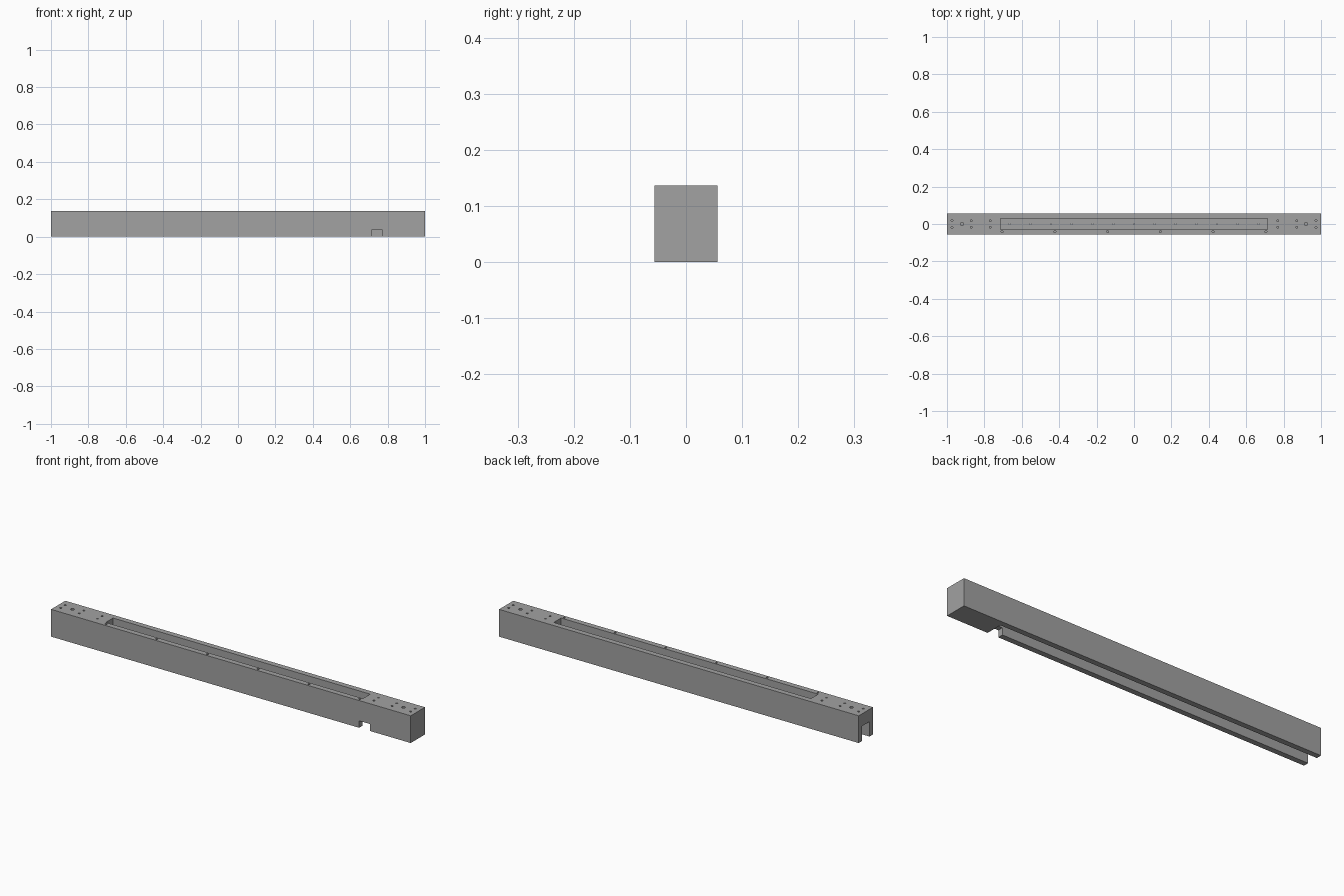
import bpy, bmesh, math
from mathutils import Matrix, Vector

cube = bpy.data.objects.get("Cube")
if cube:
    bpy.data.objects.remove(cube, do_unlink=True)

HALF_W, HEIGHT = 0.0565, 0.137      # beam section
CAVITY = 0.029                      # half width of pocket and channel
FLOOR_LOW, FLOOR_HIGH = 0.075, 0.093

grey = bpy.data.materials.new("Machined grey")
grey.use_nodes = True
colour = (0.36, 0.36, 0.36, 1)
grey.diffuse_color = colour
grey.node_tree.nodes["Principled BSDF"].inputs["Base Color"].default_value = colour


def make_object(name, bm):
    mesh = bpy.data.meshes.new(name)
    bm.to_mesh(mesh)
    bm.free()
    obj = bpy.data.objects.new(name, mesh)
    bpy.context.collection.objects.link(obj)
    mesh.materials.append(grey)
    return obj


def box(name, low, high):
    low, high = Vector(low), Vector(high)
    bm = bmesh.new()
    place = Matrix.Translation((low + high) / 2) @ Matrix.Diagonal((*(high - low), 1))
    bmesh.ops.create_cube(bm, size=1, matrix=place)
    return make_object(name, bm)


def drill(bm, x, y, radius, bottom, top=HEIGHT + 0.02):
    bmesh.ops.create_cone(bm, cap_ends=True, segments=16, radius1=radius, radius2=radius,
                          depth=top - bottom,
                          matrix=Matrix.Translation((x, y, (top + bottom) / 2)))


def cut(target, cutter):
    cutter.hide_render = True
    mod = target.modifiers.new("Cut", 'BOOLEAN')
    mod.operation, mod.solver, mod.object = 'DIFFERENCE', 'EXACT', cutter
    bpy.context.view_layer.objects.active = target
    bpy.ops.object.modifier_apply(modifier=mod.name)
    bpy.data.objects.remove(cutter, do_unlink=True)


beam = box("beam", (-1, -HALF_W, 0), (1, HALF_W, HEIGHT))

# Long pocket in the top
cut(beam, box("pocket_cutter", (-0.715, -CAVITY, FLOOR_HIGH), (0.715, CAVITY, 0.2)))
# Underside channel, open at the right end only
cut(beam, box("channel_cutter", (-1.1, -CAVITY, -0.1), (0.773, CAVITY, FLOOR_LOW)))
# Notch through the front wall into the channel
cut(beam, box("notch_cutter", (0.713, -0.2, -0.1), (0.773, 0, 0.035)))

# Drilled holes
holes = bmesh.new()
for i in range(13):                                   # row through the pocket floor
    drill(holes, (i - 6) * 0.111, 0, 0.0035, FLOOR_LOW - 0.01, FLOOR_HIGH + 0.01)
for i in range(6):                                    # row along the front rim
    drill(holes, (i - 2.5) * 0.282, -0.041, 0.0055, 0.105)
for side in (-1, 1):                                  # mounting holes at both ends
    drill(holes, side * 0.92, 0, 0.009, 0.105)
    for x in (0.768, 0.87, 0.973):
        for y in (-0.018, 0.018):
            drill(holes, side * x, y, 0.005, 0.105)
cut(beam, make_object("hole_cutter", holes))

bpy.ops.object.select_all(action='DESELECT')
beam.select_set(True)
bpy.context.view_layer.objects.active = beam
bpy.ops.object.shade_smooth_by_angle(angle=math.radians(30))
